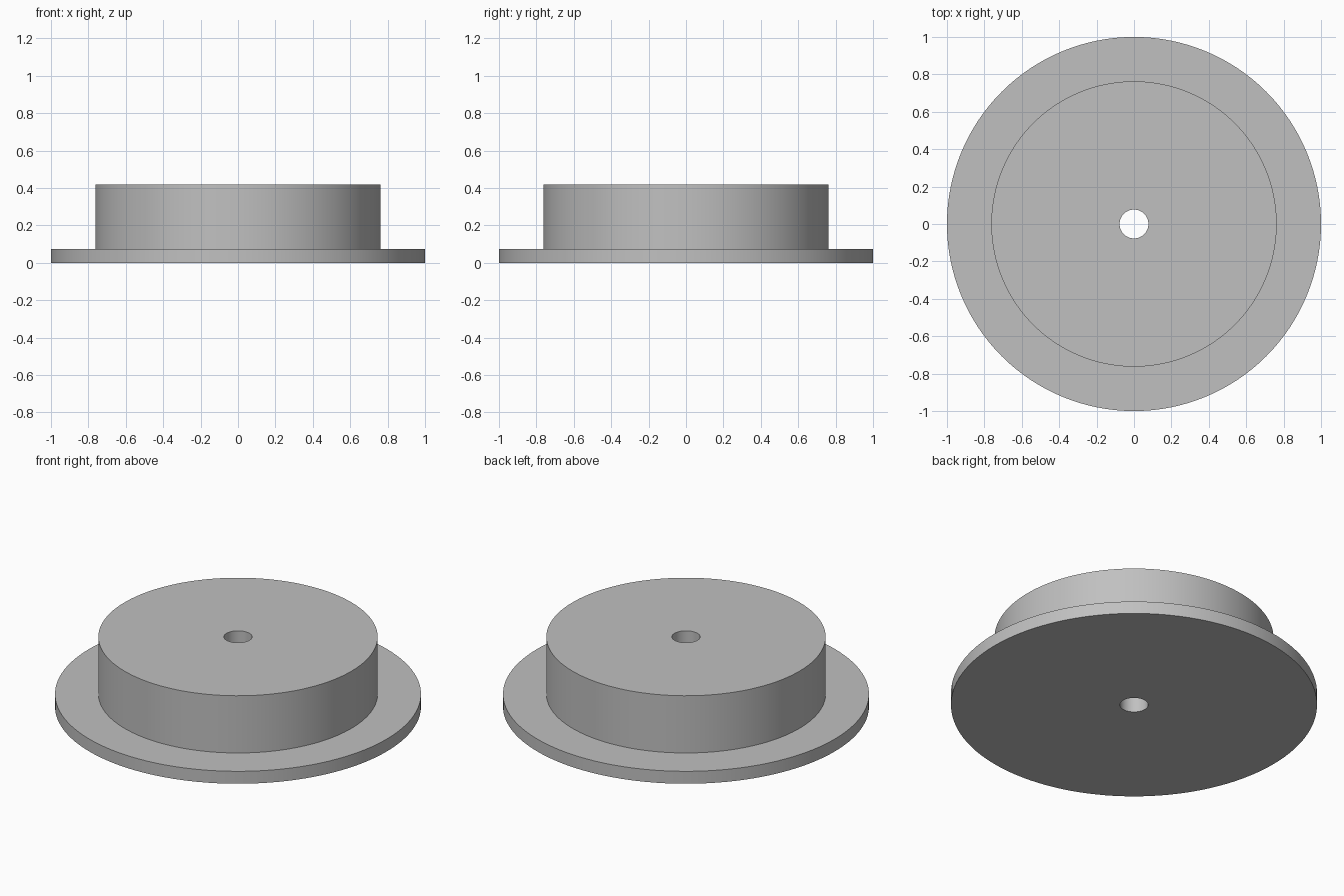
import bpy
import bmesh
from math import cos, sin, tau, radians

SEGMENTS = 128
RIM_R, HUB_R, BORE_R = 1.0, 0.763, 0.077
FLANGE_H, TOTAL_H = 0.075, 0.42

cube = bpy.data.objects.get("Cube")
if cube:
    bpy.data.objects.remove(cube, do_unlink=True)

# Plain grey for the whole part
grey = bpy.data.materials.new("plain grey")
grey.use_nodes = True
colour = (0.53, 0.53, 0.53, 1.0)
grey.diffuse_color = colour
grey.node_tree.nodes["Principled BSDF"].inputs["Base Color"].default_value = colour


def lathe(name, profile):
    """Revolve a closed (radius, height) profile around the z axis."""
    bm = bmesh.new()
    rings = [[bm.verts.new((r * cos(tau * i / SEGMENTS), r * sin(tau * i / SEGMENTS), z))
              for i in range(SEGMENTS)] for r, z in profile]
    for k, ring in enumerate(rings):
        above = rings[(k + 1) % len(rings)]
        for i in range(SEGMENTS):
            j = (i + 1) % SEGMENTS
            bm.faces.new((ring[i], ring[j], above[j], above[i]))
    bmesh.ops.recalc_face_normals(bm, faces=bm.faces)
    mesh = bpy.data.meshes.new(name)
    bm.to_mesh(mesh)
    bm.free()
    mesh.materials.append(grey)
    obj = bpy.data.objects.new(name, mesh)
    bpy.context.collection.objects.link(obj)
    return obj


# Wide flange, raised hub and through bore in one solid
hub = lathe("flanged_hub", [
    (BORE_R, 0), (RIM_R, 0), (RIM_R, FLANGE_H),
    (HUB_R, FLANGE_H), (HUB_R, TOTAL_H), (BORE_R, TOTAL_H),
])
bpy.ops.object.select_all(action='DESELECT')
hub.select_set(True)
bpy.context.view_layer.objects.active = hub
bpy.ops.object.shade_smooth_by_angle(angle=radians(30))
